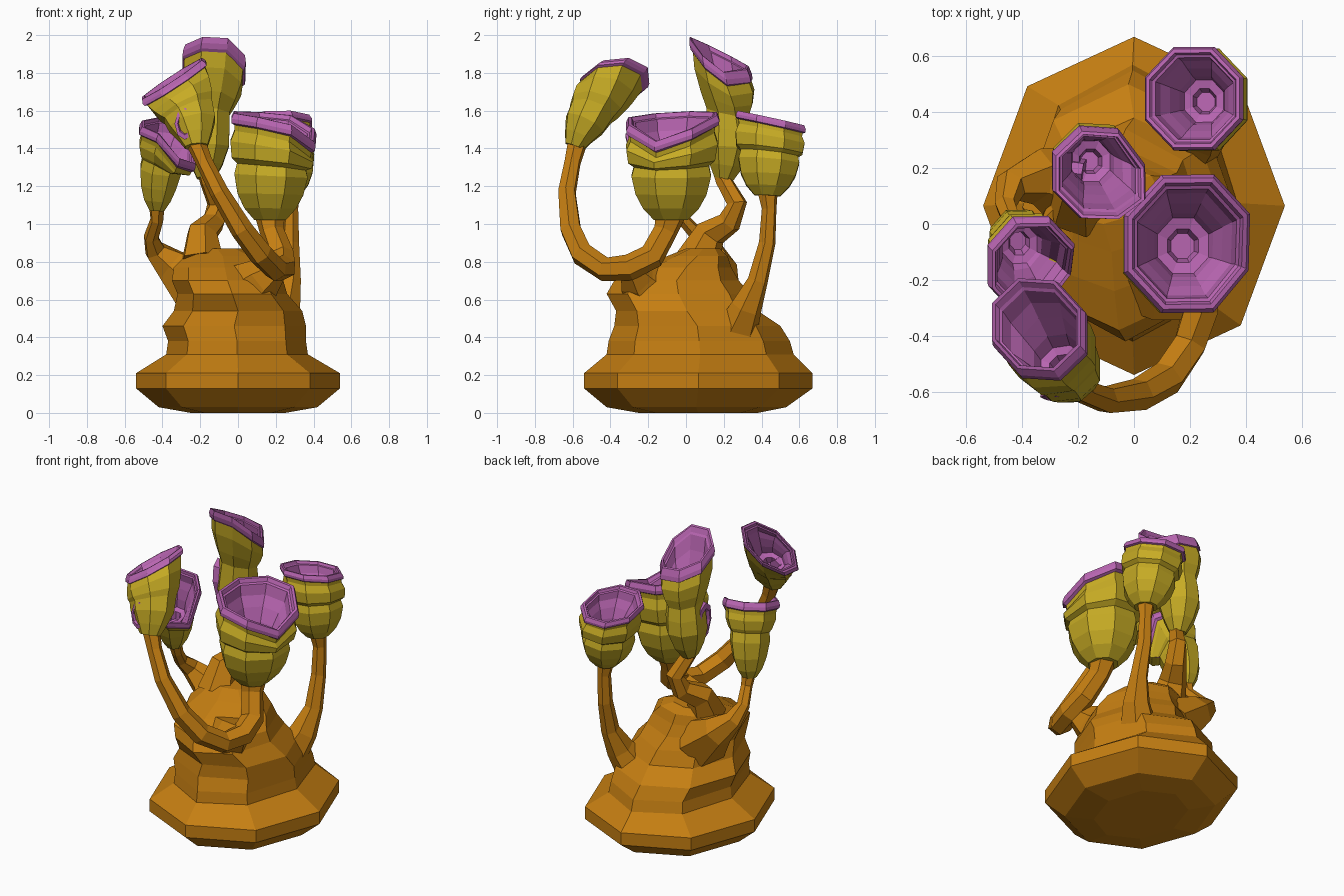
import bpy, bmesh, math
from mathutils import Vector as V

if "Cube" in bpy.data.objects:
    bpy.data.objects.remove(bpy.data.objects["Cube"])


def material(name, color):
    m = bpy.data.materials.new(name)
    m.diffuse_color = (*color, 1)
    m.use_nodes = True
    m.node_tree.nodes["Principled BSDF"].inputs["Base Color"].default_value = m.diffuse_color
    return m


BROWN = material("stalk_brown", (.56, .21, .006))
YELLOW = material("cup_yellow", (.57, .41, .018))
PINK = material("lip_pink", (.48, .13, .44))


def loft(name, rings, mat, cap_start=True, cap_end=True):
    """Flat-shaded skin over a list of equal-sized point rings."""
    bm = bmesh.new()
    vs = [[bm.verts.new(p) for p in r] for r in rings]
    n = len(vs[0])
    for a, b in zip(vs, vs[1:]):
        for i in range(n):
            j = (i + 1) % n
            bm.faces.new((a[i], a[j], b[j], b[i]))
    if cap_start:
        bm.faces.new(vs[0][::-1])
    if cap_end:
        bm.faces.new(vs[-1])
    bmesh.ops.recalc_face_normals(bm, faces=bm.faces)
    me = bpy.data.meshes.new(name)
    bm.to_mesh(me)
    bm.free()
    me.materials.append(mat)
    ob = bpy.data.objects.new(name, me)
    bpy.context.collection.objects.link(ob)
    return ob


def ring(c, normal, rx, ry, n=8, phase=0.0):
    w = V(normal).normalized()
    u = V((1, 0, 0)) - w * w.x
    u.normalize()
    v = w.cross(u)
    return [V(c) + u * rx * math.cos(a) + v * ry * math.sin(a)
            for a in (phase + 2 * math.pi * i / n for i in range(n))]


def stalk(name, pts, n=6):
    """Tube through (x, y, z, radius) points."""
    P = [V(p[:3]) for p in pts]
    rings, u = [], None
    for i, p in enumerate(P):
        w = (P[min(i + 1, len(P) - 1)] - P[max(i - 1, 0)]).normalized()
        u = w.orthogonal() if u is None else u - w * u.dot(w)
        u.normalize()
        v = w.cross(u)
        r = pts[i][3]
        rings.append([p + (u * math.cos(a) + v * math.sin(a)) * r
                      for a in (2 * math.pi * k / n for k in range(n))])
    loft(name, rings, BROWN)


LIP = [(.89, .90), (.91, .99), (.95, 1), (1, .95), (1, .88), (.96, .84),
       (.95, .79), (.84, .74), (.74, .60), (.60, .46), (.48, .40), (.46, .24), (.36, .18)]


def cup(name, p0, pc, p1, normal, rx, ry, profile, notch=None):
    """Bulbous cup on a bent axis, with a rolled lip and a funnel inside.
    notch = (direction in degrees, depth) lowers one side of the rim."""
    p0, pc, p1, nrm = V(p0), V(pc), V(p1), V(normal).normalized()

    def section(t, r):
        c = p0 * (1 - t) ** 2 + pc * 2 * t * (1 - t) + p1 * t * t
        tan = ((pc - p0) * (1 - t) + (p1 - pc) * t).normalized()
        k = max(0, min(1, (t - .3) / .6))
        pts = ring(c, tan.lerp(nrm, k), rx * r, ry * r, 8, math.pi / 8)
        if notch:
            d = V((math.cos(math.radians(notch[0])), math.sin(math.radians(notch[0])), 0))
            for p in pts:
                q = p - c
                q.z = 0
                f = max(0, q.normalized().dot(d)) ** 3
                p -= nrm * notch[1] * f * max(0, min(1, (t - .5) / .35))
        return pts

    loft(name + "_body", [section(*s) for s in profile], YELLOW, True, False)
    loft(name + "_lip", [section(*s) for s in LIP], PINK, False, True)


# Rocky base: z, x min, x max, y min, y max
base = [(0, -.25, .25, -.25, .38), (.03, -.42, .42, -.42, .53),
        (.13, -.54, .54, -.54, .67), (.21, -.54, .54, -.54, .67),
        (.31, -.38, .37, -.42, .57), (.38, -.37, .36, -.41, .55),
        (.46, -.40, .36, -.38, .50), (.54, -.34, .34, -.37, .38),
        (.63, -.32, .26, -.42, .34), (.70, -.35, .24, -.38, .28),
        (.77, -.34, .20, -.24, .24), (.83, -.28, .12, -.10, .22),
        (.87, -.24, .02, .0, .18)]
loft("base", [ring(((a + b) / 2, (c + d) / 2, z), (0, 0, 1), (b - a) / 2, (d - c) / 2)
              for z, a, b, c, d in base], BROWN)

# Stalks
stalk("front_arch_stalk", [(.17, -.08, 1.06, .085), (.18, -.11, .96, .065),
      (.23, -.18, .83, .07), (.24, -.30, .77, .07), (.20, -.43, .76, .065),
      (.12, -.55, .84, .065), (.02, -.61, .97, .06), (-.10, -.63, 1.17, .05),
      (-.18, -.60, 1.33, .045), (-.23, -.57, 1.45, .055)])
stalk("front_arch_root", [(.02, -.15, .62, .18), (.14, -.26, .72, .11), (.23, -.30, .78, .05)])
stalk("back_right_stalk", [(.27, .43, 1.2, .06), (.28, .44, 1.08, .04),
      (.28, .43, .9, .045), (.28, .38, .7, .055), (.25, .32, .56, .085), (.18, .26, .42, .12)])
stalk("left_stalk", [(-.43, -.04, 1.12, .045), (-.43, -.01, 1.02, .035),
      (-.46, .07, .93, .04), (-.44, .14, .86, .06), (-.35, .17, .78, .10),
      (-.2, .12, .66, .17)])
stalk("tall_stalk", [(-.18, .18, 1.32, .05), (-.16, .20, 1.23, .045),
      (-.11, .27, 1.11, .055), (-.13, .23, 1.01, .065), (-.19, .13, .95, .085),
      (-.19, .06, .80, .12)])

# Cups
bulb = [(0, .36), (.12, .6), (.26, .76), (.44, .85), (.54, .80), (.59, .93),
        (.74, .98), (.84, .90), (.90, .92)]
cup("large_cup", (.17, -.08, 1.02), (.17, -.08, 1.28), (.195, -.07, 1.57),
    (.10, -.06, 1), .248, .268, bulb, (-15, .11))
cup("back_right_cup", (.27, .43, 1.15), (.26, .44, 1.36), (.21, .45, 1.56),
    (-.02, .22, 1), .19, .205, bulb)
cup("left_cup", (-.43, -.04, 1.07), (-.42, -.05, 1.3), (-.36, -.16, 1.52),
    (.08, -.25, 1), .168, .19,
    [(0, .25), (.12, .45), (.28, .6), (.48, .70), (.60, .68), (.64, .76),
     (.76, .88), (.84, .87), (.90, .91)], (-40, .2))
cup("tall_cup", (-.17, .20, 1.24), (-.16, .26, 1.55), (-.12, .175, 1.91),
    (.06, .5, 1), .182, .198,
    [(0, .28), (.12, .5), (.28, .68), (.42, .66), (.55, .62), (.66, .77),
     (.80, .92), (.90, .93)], (10, .08))
cup("front_cup", (-.22, -.59, 1.41), (-.24, -.52, 1.6), (-.35, -.36, 1.77),
    (-.66, -.1, 1), .215, .185,
    [(0, .3), (.15, .45), (.32, .62), (.5, .68), (.58, .77), (.75, .87), (.90, .92)])

# Pink side openings
for name, c, d, w, h in (("front_cup_spot", (-.28, -.615, 1.53), (-.1, -1, .1), .055, .085),
                         ("tall_cup_spot", (-.255, .185, 1.47), (-1, .1, -.1), .06, .13)):
    n = V(d).normalized()
    side = n.cross(V((0, 0, 1))).normalized()
    up = side.cross(n)
    loft(name, [[V(c) + n * o + (side * w * math.cos(a) + up * h * math.sin(a)) * s
                 for a in (i * math.pi / 4 for i in range(8))]
                for o, s in ((-.08, .9), (.01, 1), (.015, .7), (-.01, .5))], PINK)
